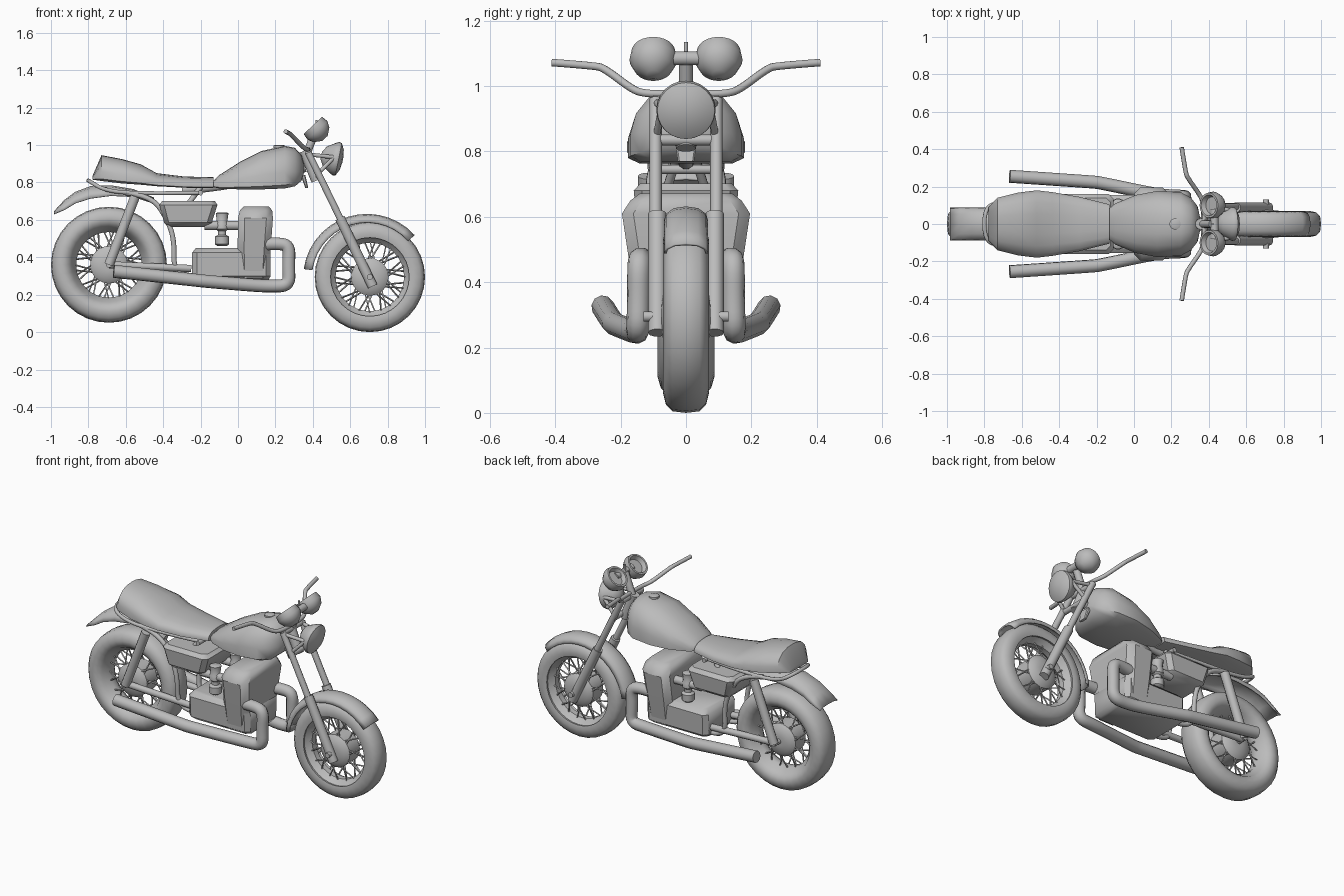
import bpy, bmesh, math
from mathutils import Vector

cube = bpy.data.objects.get("Cube")
if cube:
    bpy.data.objects.remove(cube, do_unlink=True)

grey = bpy.data.materials.new("plain_grey")
grey.use_nodes = True
grey.diffuse_color = (0.5, 0.5, 0.5, 1)
grey.node_tree.nodes["Principled BSDF"].inputs["Base Color"].default_value = (0.5, 0.5, 0.5, 1)


def activate(ob):
    bpy.ops.object.select_all(action='DESELECT')
    ob.select_set(True)
    bpy.context.view_layer.objects.active = ob


def smooth(ob, angle=40):
    activate(ob)
    bpy.ops.object.shade_smooth_by_angle(angle=math.radians(angle))


def loft(name, rings, cap=True, loop=False, open_ring=False):
    """Skin a list of equal-length point rings."""
    bm = bmesh.new()
    rows = [[bm.verts.new(p) for p in ring] for ring in rings]
    n = len(rows[0])
    pairs = list(zip(rows, rows[1:])) + ([(rows[-1], rows[0])] if loop else [])
    for a, b in pairs:
        for i in range(n - 1 if open_ring else n):
            j = (i + 1) % n
            bm.faces.new((a[i], a[j], b[j], b[i]))
    if cap and not loop and not open_ring:
        bm.faces.new(rows[0])
        bm.faces.new(rows[-1])
    bmesh.ops.recalc_face_normals(bm, faces=bm.faces)
    mesh = bpy.data.meshes.new(name)
    bm.to_mesh(mesh)
    bm.free()
    mesh.materials.append(grey)
    ob = bpy.data.objects.new(name, mesh)
    bpy.context.collection.objects.link(ob)
    smooth(ob)
    return ob


def revolve(name, profile, origin, axis, loop=False, sides=24):
    """Turn (distance along axis, radius) points around an axis."""
    q = Vector(axis).to_track_quat('Z', 'Y')
    turns = [2 * math.pi * i / sides for i in range(sides)]
    rings = [[Vector(origin) + q @ Vector((r * math.cos(a), r * math.sin(a), t)) for a in turns]
             for t, r in profile]
    return loft(name, rings, loop=loop)


def tubes(name, paths, r, mirror=False, curved=True, res=3):
    """Round pipes along paths, optionally mirrored across y."""
    if mirror:
        paths = paths + [[(x, -y, z) for x, y, z in p] for p in paths]
    cu = bpy.data.curves.new(name, 'CURVE')
    cu.dimensions = '3D'
    cu.bevel_depth = r
    cu.bevel_resolution = res
    cu.use_fill_caps = True
    cu.resolution_u = 5
    for path in paths:
        bend = curved and len(path) > 2
        sp = cu.splines.new('NURBS' if bend else 'POLY')
        sp.points.add(len(path) - 1)
        for pt, co in zip(sp.points, path):
            pt.co = (*co, 1)
        if bend:
            sp.order_u = 3
            sp.use_endpoint_u = True
    cu.materials.append(grey)
    ob = bpy.data.objects.new(name, cu)
    bpy.context.collection.objects.link(ob)
    activate(ob)
    bpy.ops.object.convert(target='MESH')
    smooth(bpy.context.object)


def dome_body(name, sections):
    """Body along x from (x, half width, bottom, top) dome sections."""
    half = [(0.8, 0), (1, 0.08), (1, 0.38), (0.9, 0.65), (0.65, 0.88), (0.3, 0.98)]
    shape = [(0, 0)] + half + [(0, 1)] + [(-u, v) for u, v in reversed(half)]
    return loft(name, [[(x, u * w, b + v * (t - b)) for u, v in shape] for x, w, b, t in sections])


def block(name, sections, c=0.025):
    """Chamfered block stacked from (z, x0, x1, half width) sections."""
    return loft(name, [[(a + c, -w, z), (b - c, -w, z), (b, c - w, z), (b, w - c, z),
                        (b - c, w, z), (a + c, w, z), (a, w - c, z), (a, c - w, z)]
                       for z, a, b, w in sections])


def wheel(name, x, z, R, w, ri):
    side = [(0.6, R - 0.005), (0.88, R - 0.025), (1, R - 0.06), (0.92, R - 0.085),
            (0.72, ri), (0.6, ri - 0.005), (0.25, ri - 0.03)]
    prof = [(0, R)] + [(u * w, r) for u, r in side] + [(-u * w, r) for u, r in reversed(side)]
    revolve(name + "_tyre", prof, (x, 0, z), (0, 1, 0), loop=True, sides=32)
    revolve(name + "_hub", [(-0.075, 0.03), (-0.07, 0.075), (-0.05, 0.1), (0.05, 0.1),
                            (0.07, 0.075), (0.075, 0.03)], (x, 0, z), (0, 1, 0))
    spokes = []
    for i in range(40):
        a = math.tau * i / 40
        s = 1 if i % 2 else -1
        b = a + (0.3 if i % 4 < 2 else -0.3)
        spokes.append([(x + 0.09 * math.cos(b), s * 0.05, z + 0.09 * math.sin(b)),
                       (x + (ri - 0.02) * math.cos(a), s * 0.02, z + (ri - 0.02) * math.sin(a))])
    tubes(name + "_spokes", spokes, 0.0045, res=0)
    tubes(name + "_axle", [[(x, -0.13, z), (x, 0.13, z)]], 0.016)


def fender(name, path, w):
    """Crowned strip along (x, z, side depth) points."""
    rings = []
    for x, z, d in path:
        rings.append([(x, w * u, z - d * v) for u, v in
                      ((-1, 1), (-0.92, 0.55), (-0.6, 0.15), (0, 0), (0.6, 0.15), (0.92, 0.55), (1, 1))])
    ob = loft(name, rings, open_ring=True)
    mod = ob.modifiers.new("thickness", 'SOLIDIFY')
    mod.thickness = 0.008


# Wheels
wheel("rear_wheel", -0.69, 0.36, 0.31, 0.087, 0.205)
wheel("front_wheel", 0.705, 0.295, 0.295, 0.07, 0.213)

# Front fender follows the wheel; its sides drop towards the axle
arc = []
for i in range(15):
    a = math.radians(172 - i * 130 / 14)
    arc.append([(0.69 + (0.342 - 0.045 * v) * math.cos(a), 0.068 * u, 0.29 + (0.342 - 0.045 * v) * math.sin(a))
                for u, v in ((-1, 1), (-0.9, 0.5), (-0.55, 0.12), (0, 0), (0.55, 0.12), (0.9, 0.5), (1, 1))])
front_fender = loft("front_fender", arc, open_ring=True)
front_fender.modifiers.new("thickness", 'SOLIDIFY').thickness = 0.008
fender("rear_fender", [(-0.985, 0.645, 0.012), (-0.93, 0.705, 0.05), (-0.87, 0.75, 0.06), (-0.79, 0.78, 0.065),
                       (-0.68, 0.785, 0.055), (-0.56, 0.765, 0.04), (-0.45, 0.72, 0.03)], 0.088)

# Tank and seat
dome_body("fuel_tank", [(-0.13, 0.085, 0.775, 0.81), (-0.1, 0.11, 0.768, 0.84), (0.01, 0.155, 0.763, 0.91),
                        (0.125, 0.177, 0.763, 0.968), (0.25, 0.17, 0.768, 0.996), (0.305, 0.14, 0.78, 0.985),
                        (0.34, 0.095, 0.81, 0.945), (0.352, 0.04, 0.85, 0.9)])
revolve("tank_cap", [(0, 0.03), (0.012, 0.03), (0.016, 0.02)], (0.22, 0, 0.985), (0, 0, 1))
dome_body("seat", [(-0.778, 0.09, 0.815, 0.835), (-0.73, 0.14, 0.808, 0.946), (-0.62, 0.168, 0.795, 0.925),
                   (-0.52, 0.18, 0.788, 0.897), (-0.435, 0.17, 0.78, 0.85), (-0.29, 0.145, 0.772, 0.832),
                   (-0.13, 0.105, 0.77, 0.828)])

# Engine
block("crankcase", [(0.275, -0.225, 0.16, 0.12), (0.3, -0.245, 0.175, 0.15), (0.425, -0.245, 0.175, 0.155),
                    (0.45, -0.225, 0.16, 0.13)])
block("cylinder_block", [(0.29, 0.0, 0.165, 0.145), (0.45, -0.002, 0.175, 0.172), (0.61, 0.0, 0.187, 0.196),
                         (0.65, 0.01, 0.183, 0.17), (0.672, 0.03, 0.165, 0.14)], 0.035)
block("side_panels", [(0.562, -0.375, -0.165, 0.125), (0.585, -0.395, -0.14, 0.15),
                      (0.68, -0.42, -0.11, 0.16), (0.702, -0.405, -0.125, 0.14)])
for s, side in ((-1, "front"), (1, "back")):
    revolve(side + "_carburettor", [(0, 0.025), (0.01, 0.038), (0.05, 0.038), (0.06, 0.022), (0.08, 0.022),
                                    (0.09, 0.034), (0.12, 0.034), (0.13, 0.028), (0.175, 0.034), (0.18, 0.025)],
            (-0.085, s * 0.1, 0.46), (0, 0, 1), sides=12)
tubes("intakes", [[(-0.18, 0.1, 0.57), (0.01, 0.1, 0.57)]], 0.025, mirror=True)

# Exhaust pipes
tubes("exhaust_pipes", [[(0.15, 0.135, 0.47), (0.22, 0.14, 0.475), (0.275, 0.145, 0.46), (0.27, 0.145, 0.35),
                         (0.275, 0.148, 0.25), (0.18, 0.15, 0.245), (0.08, 0.165, 0.25), (-0.18, 0.22, 0.272),
                         (-0.22, 0.225, 0.277), (-0.665, 0.255, 0.325)]], 0.035, mirror=True)

# Frame tubes
tubes("seat_rails", [[(-0.2, 0.08, 0.745), (-0.45, 0.1, 0.74), (-0.7, 0.11, 0.75), (-0.8, 0.1, 0.81),
                      (-0.8, -0.1, 0.81), (-0.7, -0.11, 0.75), (-0.45, -0.1, 0.74), (-0.2, -0.08, 0.745)]], 0.011)
tubes("cradle_tubes", [[(-0.6, 0.1, 0.745), (-0.46, 0.11, 0.73), (-0.37, 0.11, 0.59), (-0.34, 0.11, 0.48),
                        (-0.345, 0.1, 0.33), (-0.24, 0.09, 0.29), (0.1, 0.08, 0.29)],
                       [(-0.27, 0.06, 0.68), (-0.2, 0.03, 0.775)]], 0.014, mirror=True)
tubes("swing_arm", [[(-0.69, 0.105, 0.36), (-0.25, 0.1, 0.34)]], 0.02, mirror=True)
tubes("spine", [[(-0.3, 0, 0.76), (0.0, 0, 0.78), (0.36, 0, 0.88)]], 0.025)
tubes("rear_shocks", [[(-0.55, 0.12, 0.725), (-0.69, 0.12, 0.36)]], 0.027, mirror=True)
tubes("engine_mount", [[(-0.2, -0.11, 0.745), (-0.2, 0.11, 0.745)]], 0.014)

# Fork and clamps
tubes("fork_tubes", [[(0.375, 0.093, 0.96), (0.56, 0.093, 0.58)]], 0.019, mirror=True)
tubes("fork_sliders", [[(0.545, 0.088, 0.61), (0.72, 0.088, 0.245)]], 0.028, mirror=True)
tubes("steering_head", [[(0.355, 0, 0.97), (0.42, 0, 0.81)]], 0.03)
tubes("fork_clamps", [[(0.375, -0.1, 0.955), (0.375, 0.1, 0.955)],
                      [(0.43, -0.1, 0.835), (0.43, 0.1, 0.835)]], 0.017)
block("lock_plate", [(0.77, 0.36, 0.376, 0.025), (0.84, 0.335, 0.36, 0.035)], 0.005)

# Headlight
revolve("headlight", [(0, 0.02), (0.02, 0.055), (0.065, 0.083), (0.08, 0.091), (0.095, 0.088),
                      (0.112, 0.055), (0.118, 0.012)], (0.445, 0, 0.943), (1, 0, -0.2))
tubes("headlight_brackets", [[(0.375, 0.09, 0.95), (0.51, 0.075, 0.935)],
                             [(0.43, 0.09, 0.85), (0.51, 0.075, 0.93)]], 0.011, mirror=True)

# Gauges
for s, side in ((-1, "front"), (1, "back")):
    revolve(side + "_gauge", [(0.025, 0.045), (0.0, 0.056), (0.0, 0.067), (0.035, 0.073), (0.068, 0.058),
                              (0.095, 0.02)], (0.4, s * 0.1, 1.105), (0.68, 0, -0.73))
tubes("gauge_mount", [[(0.43, -0.08, 1.085), (0.43, 0.08, 1.085)], [(0.37, 0, 0.96), (0.42, 0, 1.09)]], 0.022)
tubes("gauge_post", [[(0.42, 0, 1.06), (0.42, 0, 1.135)]], 0.006)

# Handlebar
bar = [(0.255, 0.41, 1.072), (0.275, 0.28, 1.062), (0.285, 0.25, 1.055), (0.345, 0.165, 0.99),
       (0.365, 0.13, 0.978), (0.375, 0.08, 0.976)]
tubes("handlebar", [bar + [(x, -y, z) for x, y, z in reversed(bar)]], 0.012)
